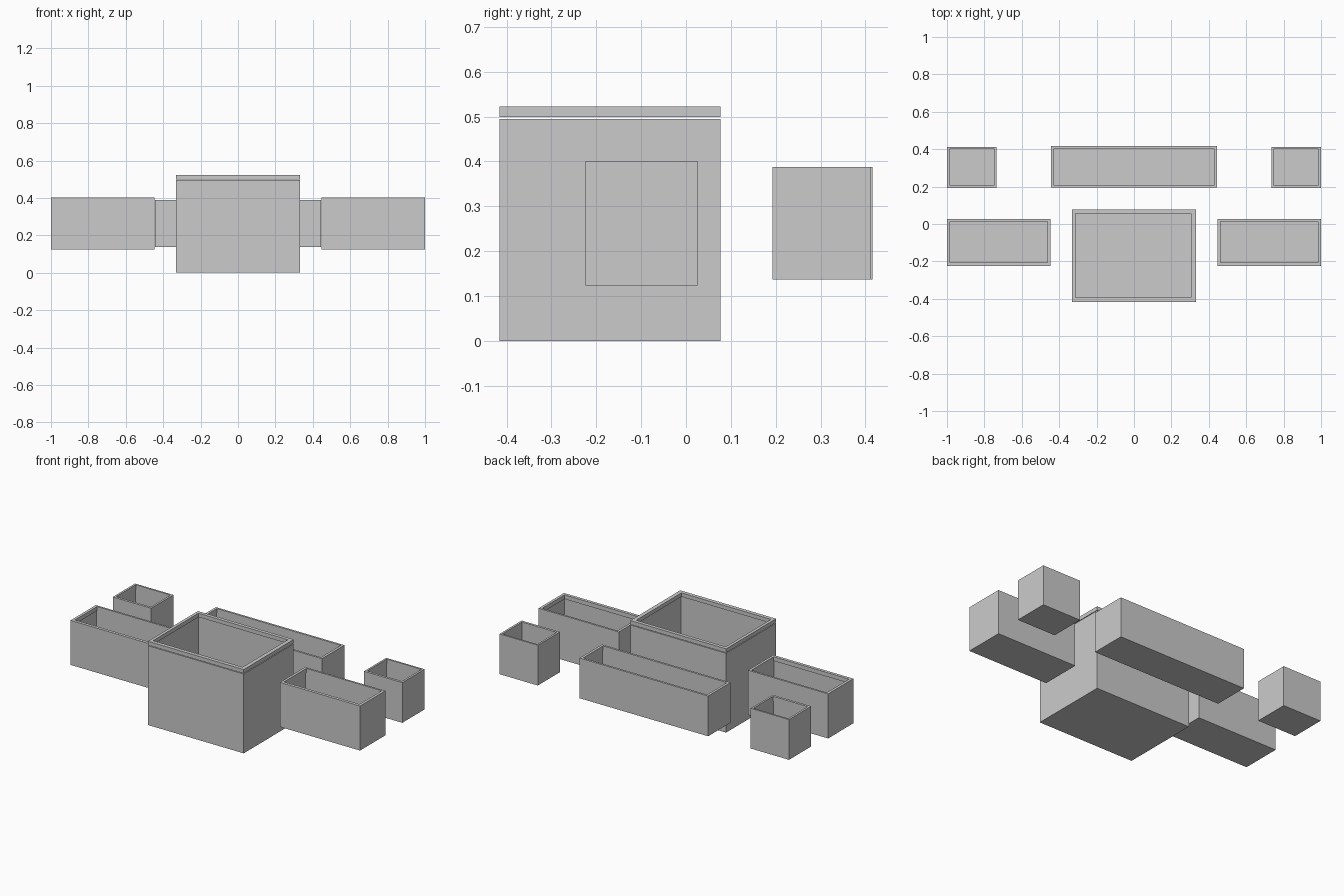
import bpy
import bmesh

if "Cube" in bpy.data.objects:
    bpy.data.objects.remove(bpy.data.objects["Cube"])


def ring_verts(bm, x0, x1, y0, y1, z):
    return [bm.verts.new(p) for p in
            ((x0, y0, z), (x1, y0, z), (x1, y1, z), (x0, y1, z))]


def hollow_box(name, outer, inner, z0, z1, floor=None):
    """Rectangular tube; with a floor height it becomes an open-topped tub."""
    bm = bmesh.new()
    ob, ot = ring_verts(bm, *outer, z0), ring_verts(bm, *outer, z1)
    ib = ring_verts(bm, *inner, z0 if floor is None else floor)
    it = ring_verts(bm, *inner, z1)
    loops = [(ob, ot), (ot, it), (it, ib)]
    if floor is None:
        loops.append((ib, ob))
    else:
        bm.faces.new(ob)
        bm.faces.new(ib)
    for a, b in loops:
        for i in range(4):
            j = (i + 1) % 4
            bm.faces.new((a[i], a[j], b[j], b[i]))
    bmesh.ops.recalc_face_normals(bm, faces=bm.faces)
    mesh = bpy.data.meshes.new(name)
    bm.to_mesh(mesh)
    bm.free()
    bpy.context.collection.objects.link(bpy.data.objects.new(name, mesh))


def planter(name, outer, rim_inner, z0, z_rim, z_top, wall=0.012, gap=0.0):
    x0, x1, y0, y1 = outer
    body_inner = (x0 + wall, x1 - wall, y0 + wall, y1 - wall)
    hollow_box(name + "_body", outer, body_inner, z0, z_rim - gap, z0 + wall)
    hollow_box(name + "_rim", outer, rim_inner, z_rim, z_top)


# Large front planter, its rim sitting just clear of the body
planter("large_planter", (-0.331, 0.331, -0.416, 0.077),
        (-0.312, 0.306, -0.392, 0.055), 0.0, 0.499, 0.523,
        wall=0.014, gap=0.004)

# Long rear planter
planter("rear_planter", (-0.444, 0.444, 0.194, 0.416),
        (-0.428, 0.428, 0.207, 0.403), 0.137, 0.36, 0.388)

# Paired side planters and small rear corner planters
for side, s in (("left", -1), ("right", 1)):
    def span(a, b):
        return tuple(sorted((s * a, s * b)))
    planter(side + "_side_planter", (*span(0.446, 1.0), -0.224, 0.026),
            (*span(0.462, 0.983), -0.205, 0.014), 0.123, 0.375, 0.401)
    planter(side + "_corner_planter", (*span(0.735, 1.0), 0.193, 0.412),
            (*span(0.747, 0.987), 0.208, 0.401), 0.137, 0.36, 0.388, wall=0.011)
